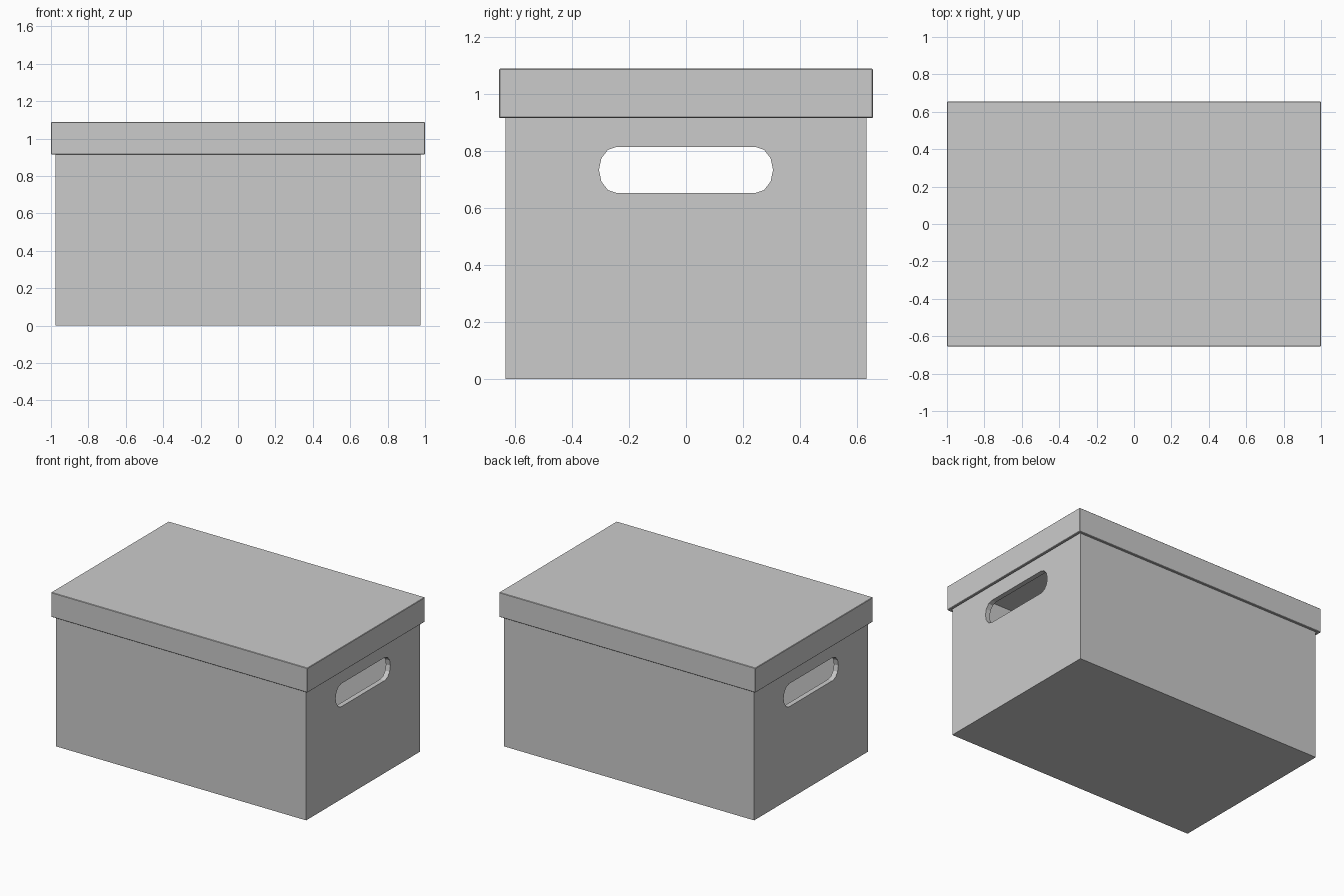
import bpy, bmesh, math
from mathutils import Vector

if "Cube" in bpy.data.objects:
    bpy.data.objects.remove(bpy.data.objects["Cube"])


def open_box(name, half_x, half_y, z0, z1, wall, open_side):
    """Hollow box without its top (open_side=1) or bottom (-1) face."""
    bm = bmesh.new()
    bmesh.ops.create_cube(bm, size=2)
    bm.normal_update()
    lost = [f for f in bm.faces if f.normal.z * open_side > 0.9]
    bmesh.ops.delete(bm, geom=lost, context='FACES')
    for v in bm.verts:
        v.co = Vector((v.co.x * half_x, v.co.y * half_y, z1 if v.co.z > 0 else z0))
    mesh = bpy.data.meshes.new(name)
    bm.to_mesh(mesh)
    bm.free()
    obj = bpy.data.objects.new(name, mesh)
    bpy.context.collection.objects.link(obj)
    shell = obj.modifiers.new("Wall", 'SOLIDIFY')
    shell.thickness = wall
    shell.offset = -1
    shell.use_even_offset = True
    return obj


def slot_cutter(name, half_len, half_straight, z_mid, half_h, depth):
    """Rounded slot profile in the YZ plane, extruded along X."""
    bm = bmesh.new()
    rx = half_len - half_straight
    pts = []
    for side in (1, -1):
        for i in range(7):
            a = -math.pi / 2 + math.pi * i / 6
            pts.append((-depth, side * (half_straight + rx * math.cos(a)),
                        z_mid + side * half_h * math.sin(a)))
    face = bm.faces.new([bm.verts.new(p) for p in pts])
    out = bmesh.ops.extrude_face_region(bm, geom=[face])
    moved = [g for g in out["geom"] if isinstance(g, bmesh.types.BMVert)]
    bmesh.ops.translate(bm, verts=moved, vec=(2 * depth, 0, 0))
    bmesh.ops.recalc_face_normals(bm, faces=bm.faces)
    mesh = bpy.data.meshes.new(name)
    bm.to_mesh(mesh)
    bm.free()
    obj = bpy.data.objects.new(name, mesh)
    bpy.context.collection.objects.link(obj)
    obj.hide_render = True
    return obj


def finish(obj):
    """Apply all modifiers in order."""
    bpy.ops.object.select_all(action='DESELECT')
    obj.select_set(True)
    bpy.context.view_layer.objects.active = obj
    for m in list(obj.modifiers):
        bpy.ops.object.modifier_apply(modifier=m.name)


# Box body, open at the top, with a hand slot through both ends
body = open_box("box_body", 0.975, 0.633, 0, 1.065, 0.035, 1)
cutter = slot_cutter("handle_cutter", 0.305, 0.243, 0.733, 0.081, 1.2)
cut = body.modifiers.new("Handles", 'BOOLEAN')
cut.operation = 'DIFFERENCE'
cut.solver = 'EXACT'
cut.object = cutter
finish(body)
bpy.data.objects.remove(cutter)

# Lid, open at the bottom, fitting over the body rim
lid = open_box("box_lid", 1.0, 0.655, 0.915, 1.088, 0.02, -1)
edge = lid.modifiers.new("Edges", 'BEVEL')
edge.width = 0.003
edge.segments = 1
finish(lid)
